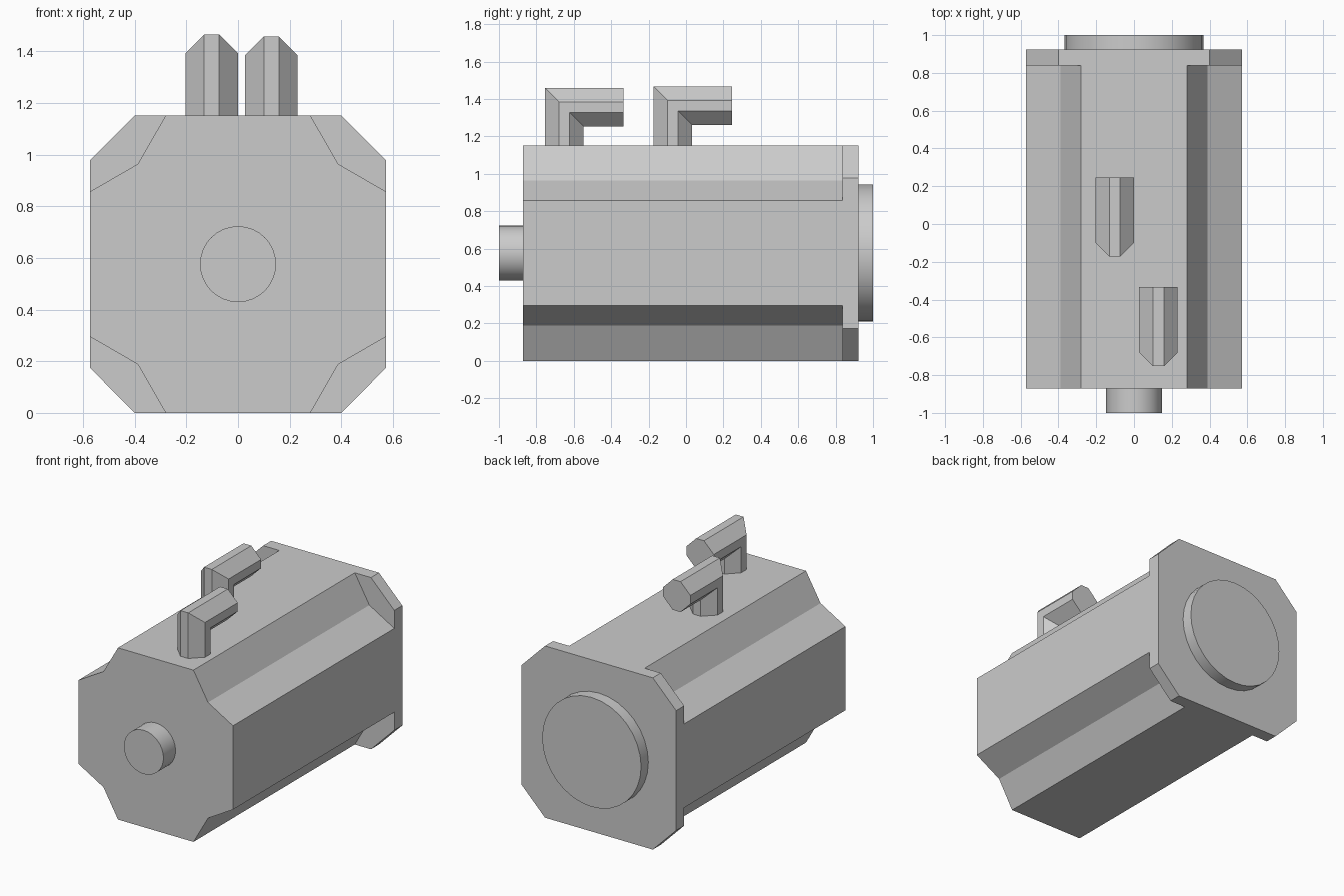
import bpy, bmesh, math

if "Cube" in bpy.data.objects:
    bpy.data.objects.remove(bpy.data.objects["Cube"])

ZC = 0.576  # motor axis height


def make_object(name, rings):
    """Skin a list of equal-length rings and cap both ends."""
    bm = bmesh.new()
    loops = [[bm.verts.new(p) for p in ring] for ring in rings]
    n = len(loops[0])
    for a, b in zip(loops, loops[1:]):
        for i in range(n):
            j = (i + 1) % n
            bm.faces.new((a[i], a[j], b[j], b[i]))
    bm.faces.new(loops[0])
    bm.faces.new(loops[-1])
    bmesh.ops.recalc_face_normals(bm, faces=bm.faces)
    mesh = bpy.data.meshes.new(name)
    bm.to_mesh(mesh)
    bm.free()
    obj = bpy.data.objects.new(name, mesh)
    bpy.context.collection.objects.link(obj)
    return obj


def four_way(quarter):
    """Mirror a quarter outline (top to side) into a closed outline."""
    right = quarter + [(x, -z) for x, z in reversed(quarter)]
    return right + [(-x, z) for x, z in reversed(right)]


def extrude_y(name, outline, y0, y1):
    return make_object(name, [[(x, y, ZC + z) for x, z in outline] for y in (y0, y1)])


def cylinder_y(name, radius, y0, y1, sides=32):
    bpy.ops.mesh.primitive_cylinder_add(
        vertices=sides, radius=radius, depth=y1 - y0,
        location=(0, (y0 + y1) / 2, ZC), rotation=(math.pi / 2, 0, 0))
    bpy.context.object.name = name
    bpy.ops.object.shade_smooth_by_angle(angle=math.radians(30))


def elbow(name, cx, y_front, y_end, z_top):
    """Eight-sided connector with a mitred right-angle bend."""
    r, f = 0.102, 0.029
    section = four_way([(f, r), (r, f)])
    cy, cz = y_front + r, z_top - r
    make_object(name, [
        [(cx + u, cy + v, 2 * ZC) for u, v in section],
        [(cx + u, cy + v, cz - v) for u, v in section],
        [(cx + u, y_end, cz - v) for u, v in section]])


# Housing with notched corners, and the chamfered mounting flange
extrude_y("motor_housing", four_way([(0.28, ZC), (0.388, 0.388), (0.573, 0.281)]), -0.872, 0.838)
extrude_y("mounting_flange", four_way([(0.4, ZC), (0.573, 0.402)]), 0.838, 0.923)

# Round boss at the back and shaft stub at the front
cylinder_y("pilot_boss", 0.367, 0.923, 1.0)
cylinder_y("shaft_stub", 0.147, -1.0, -0.872)

# Cable connectors on top
elbow("connector_left", -0.102, -0.173, 0.245, 1.466)
elbow("connector_right", 0.129, -0.753, -0.333, 1.458)
